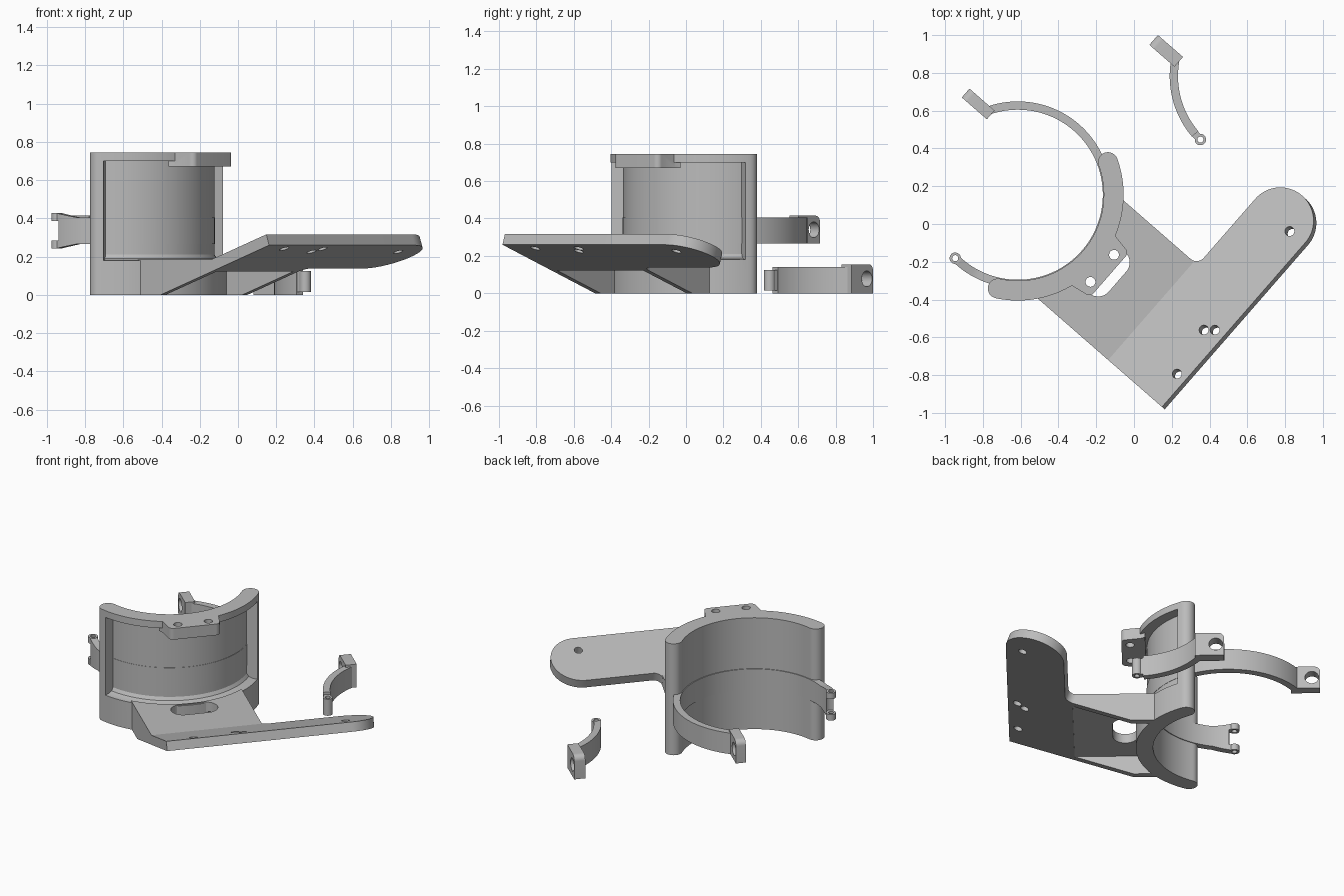
import bpy, bmesh, math
from mathutils import Matrix, Vector

if "Cube" in bpy.data.objects:
    bpy.data.objects.remove(bpy.data.objects["Cube"])

gray = bpy.data.materials.new("light_gray")
gray.diffuse_color = (0.5, 0.5, 0.5, 1)
gray.use_nodes = True
gray.node_tree.nodes["Principled BSDF"].inputs["Base Color"].default_value = gray.diffuse_color
rad = math.radians


def finish(bm, name):
    bmesh.ops.recalc_face_normals(bm, faces=bm.faces)
    me = bpy.data.meshes.new(name)
    bm.to_mesh(me)
    bm.free()
    me.materials.append(gray)
    ob = bpy.data.objects.new(name, me)
    bpy.context.collection.objects.link(ob)
    return ob


def prism(name, pts, lo, hi, axis='z'):
    """Extrude an outline: (x, y) along z, or (x, z) along y."""
    bm = bmesh.new()
    def put(a, b, h):
        return (a, b, h) if axis == 'z' else (a, h, b)
    rings = [[bm.verts.new(put(a, b, h)) for a, b in pts] for h in (lo, hi)]
    bm.faces.new(rings[0])
    bm.faces.new(rings[1])
    n = len(pts)
    for i in range(n):
        j = (i + 1) % n
        bm.faces.new((rings[0][i], rings[0][j], rings[1][j], rings[1][i]))
    return finish(bm, name)


def arc(cx, cy, r, a0, a1, n=24):
    return [(cx + r * math.cos(rad(a0 + (a1 - a0) * i / n)),
             cy + r * math.sin(rad(a0 + (a1 - a0) * i / n))) for i in range(n + 1)]


def disc(cx, cy, r, n=32):
    return arc(cx, cy, r, 0, 360, n)[:-1]


def sweep(name, profile, a0, a1, n):
    """Sweep the (r, z) section profile(t) round the z axis."""
    bm = bmesh.new()
    rings = []
    for i in range(n + 1):
        t = i / n
        a = rad(a0 + (a1 - a0) * t)
        rings.append([bm.verts.new((r * math.cos(a), r * math.sin(a), z))
                      for r, z in profile(t)])
    k = len(rings[0])
    for p, q in zip(rings, rings[1:]):
        for i in range(k):
            j = (i + 1) % k
            bm.faces.new((p[i], p[j], q[j], q[i]))
    bm.faces.new(rings[0])
    bm.faces.new(rings[-1])
    return finish(bm, name)


def boolean(ob, other, op='DIFFERENCE'):
    mod = ob.modifiers.new("bool", 'BOOLEAN')
    mod.operation, mod.object, mod.solver = op, other, 'EXACT'
    dg = bpy.context.evaluated_depsgraph_get()
    dg.update()
    me = bpy.data.meshes.new_from_object(ob.evaluated_get(dg))
    ob.modifiers.clear()
    ob.data = me
    bpy.data.objects.remove(other)


def place(ob, cx, cy):
    """Turn the part to its final direction and smooth it."""
    ob.data.transform(Matrix.Translation((cx, cy, 0)) @ Matrix.Rotation(rad(-41.1), 4, 'Z'))
    bpy.ops.object.select_all(action='DESELECT')
    ob.select_set(True)
    bpy.context.view_layer.objects.active = ob
    bpy.ops.object.shade_smooth_by_angle(angle=rad(30))


HOME = (-0.615, 0.155)
AWAY = (0.683, 0.783)

# Cradle: C-shaped body with rounded tips
E, RI, RO = 61, 0.455, 0.56
RM, RC = (RI + RO) / 2, (RO - RI) / 2
tip = lambda s: (RM * math.cos(rad(s * E)), RM * math.sin(rad(s * E)))
outline = arc(0, 0, RO, -E, E, 72)
outline += arc(*tip(1), RC, E, E + 180, 16)[1:-1]
outline += arc(0, 0, RI, E, -E, 72)
outline += arc(*tip(-1), RC, -E + 180, -E + 360, 16)[1:-1]
cradle = prism("cradle", outline, 0, 0.745)

# Recess around the outside, leaving end ribs, base and top rim
boolean(cradle, sweep("recess", lambda t: [(0.492, 0.21), (0.505, 0.19), (0.535, 0.18),
                                          (0.7, 0.18), (0.7, 0.7), (0.492, 0.7)], -58, 58, 72))

# Screw tab on the top rim
tab = [(0.5, -0.19), (0.53, -0.175)] + arc(0.615, -0.13, 0.03, -90, 0, 8)
tab += arc(0.615, 0.13, 0.03, 0, 90, 8) + [(0.53, 0.175), (0.5, 0.19)]
boolean(cradle, prism("tab", tab, 0.67, 0.745), 'UNION')
for s in (-1, 1):
    boolean(cradle, prism("tab_hole", disc(0.593, s * 0.095, 0.026), 0.6, 0.8))
place(cradle, *HOME)

# Bracket neck: flat top, sloping open underside
neck = prism("neck", [(0.4, 0), (0.58, 0), (0.937, 0.123), (0.937, 0.186), (0.4, 0.186)],
             -0.345, 0.345, 'y')
boolean(neck, prism("neck_bore", disc(0, 0, 0.545, 128), -0.1, 0.3))
boolean(neck, prism("neck_cavity", [(0.3, -0.1), (1.0, -0.1), (1.0, 0.124), (0.3, 0.124)],
                    -0.305, 0.305, 'y'))
slot = arc(0.625, 0.07, 0.075, 0, 180) + arc(0.625, -0.07, 0.075, 180, 360)
boolean(neck, prism("neck_slot", slot, -0.1, 0.3))
place(neck, *HOME)

# Tilted mounting plate with a round end and four holes
plate_pts = [(0.937, -0.345), (1.333, -0.345)] + arc(1.157, 0.81, 0.176, 0, 180, 40)
plate_pts += arc(0.931, 0.395, 0.05, 0, -83, 12)
plate = prism("mounting_plate", plate_pts, 0, 0.06)
for x, y in ((1.221, 0.80), (1.222, 0.108), (1.266, 0.146), (1.268, -0.161)):
    boolean(plate, prism("plate_hole", disc(x + 0.01, y, 0.025), -0.1, 0.2))
tilt = math.atan(0.345)
plate.data.transform(Matrix.Translation((0.937, 0, 0.123)) @ Matrix.Rotation(-tilt, 4, 'Y')
                     @ Matrix.Scale(1 / math.cos(tilt), 4, Vector((1, 0, 0)))
                     @ Matrix.Translation((-0.937, 0, 0)))
place(plate, *HOME)

HINGE = -93.5
hx, hy = 0.472 * math.cos(rad(HINGE)), 0.472 * math.sin(rad(HINGE))


def add_bolt_block(ob, y0, y1, z0, z1):
    """Bolt block with a rounded outer top corner and a cross hole."""
    pts = [(-0.386, z0), (-0.386, z1)] + arc(-0.527, z1 - 0.035, 0.035, 90, 180, 8) + [(-0.562, z0)]
    boolean(ob, prism("block", pts, y0, y1, 'y'), 'UNION')
    boolean(ob, prism("bolt_hole", disc(-0.512, (z0 + z1) / 2, 0.042), y0 - 0.03, y1 + 0.03, 'y'))


# Clamp band: long arc flaring into a hinge fork
def band_section(t):
    f = 0.022 * max(0, 1 - t / 0.06)
    return [(0.45, 0.265 - f), (0.494, 0.265 - f), (0.494, 0.405 + f), (0.45, 0.405 + f)]


band = sweep("clamp_band", band_section, HINGE + 2, 152, 100)
boolean(band, prism("fork", disc(hx, hy, 0.03), 0.243, 0.427), 'UNION')
boolean(band, prism("fork_gap", disc(hx, hy, 0.038), 0.283, 0.387))
boolean(band, prism("pin_hole", disc(hx, hy, 0.016), 0.2, 0.5))
add_bolt_block(band, 0.193, 0.255, 0.265, 0.415)
place(band, *HOME)

# Loose clamp latch: short arc with a hinge tongue
latch = sweep("clamp_latch", lambda t: [(0.45, 0), (0.494, 0), (0.494, 0.14), (0.45, 0.14)],
              HINGE - 5, -152, 40)
boolean(latch, prism("tongue", disc(hx, hy, 0.03), 0.015, 0.125), 'UNION')
link = sweep("link", lambda t: [(0.452, 0.015), (0.492, 0.015), (0.492, 0.125), (0.452, 0.125)],
             HINGE, HINGE - 8, 6)
boolean(latch, link, 'UNION')
boolean(latch, prism("pin_hole", disc(hx, hy, 0.016), -0.1, 0.3))
add_bolt_block(latch, -0.271, -0.202, 0, 0.155)
place(latch, *AWAY)
